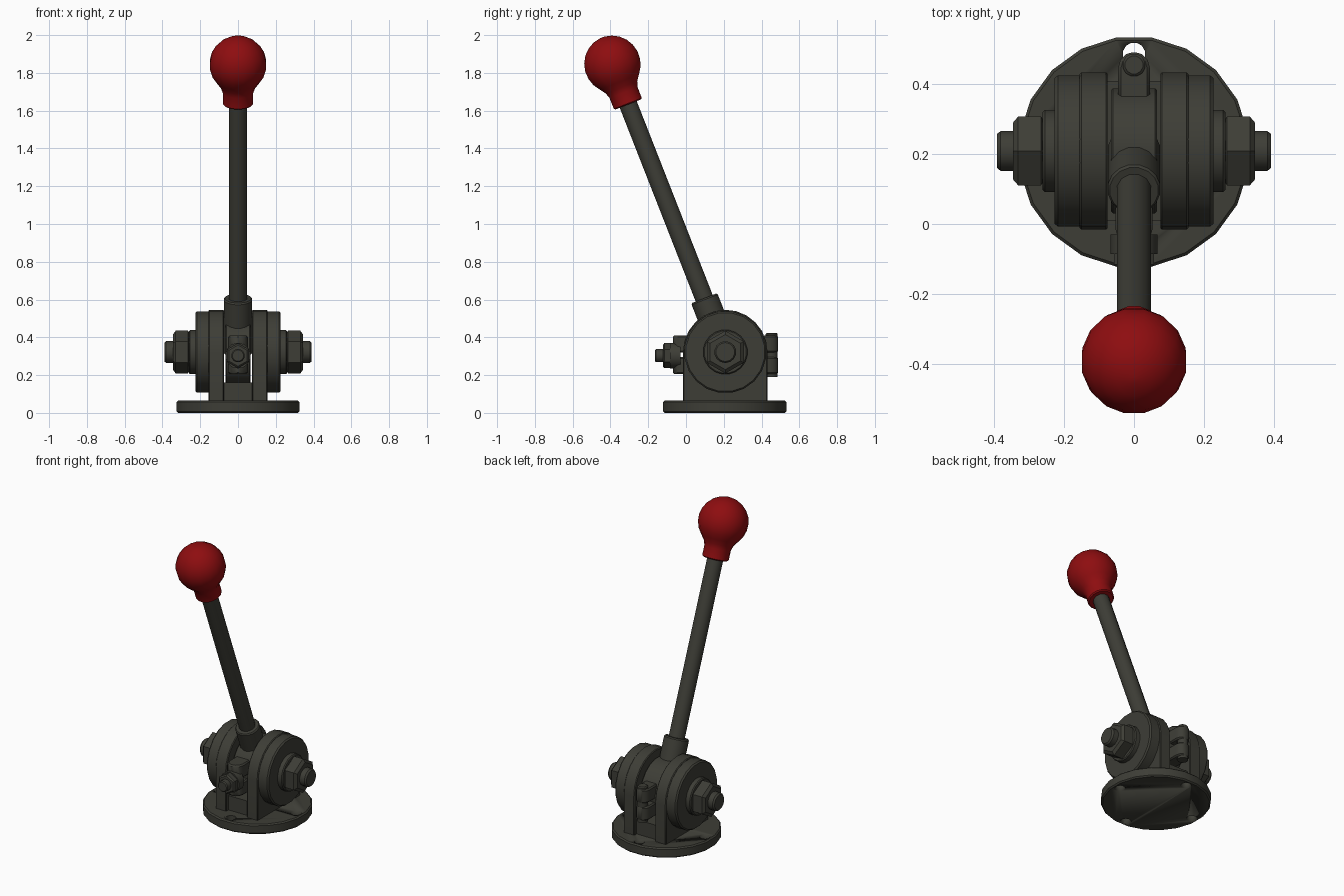
import bpy, bmesh, math
from mathutils import Vector

cube = bpy.data.objects.get("Cube")
if cube:
    bpy.data.objects.remove(cube, do_unlink=True)


def material(name, color):
    m = bpy.data.materials.new(name)
    m.use_nodes = True
    m.diffuse_color = color
    bsdf = m.node_tree.nodes["Principled BSDF"]
    bsdf.inputs["Base Color"].default_value = color
    return m


METAL = material("dark olive metal", (0.047, 0.047, 0.037, 1))
RED = material("knob red", (0.27, 0.004, 0.005, 1))

PIVOT = Vector((0, 0.208, 0.322))
LEAN = Vector((0, -0.365, 0.931)).normalized()
X, Y, Z = Vector((1, 0, 0)), Vector((0, 1, 0)), Vector((0, 0, 1))


def finish(name, bm, mat, bevel=0.0):
    bmesh.ops.recalc_face_normals(bm, faces=bm.faces)
    mesh = bpy.data.meshes.new(name)
    bm.to_mesh(mesh)
    bm.free()
    mesh.materials.append(mat)
    ob = bpy.data.objects.new(name, mesh)
    bpy.context.collection.objects.link(ob)
    if bevel:
        mod = ob.modifiers.new("edge", 'BEVEL')
        mod.width = bevel
        mod.segments = 1
        mod.limit_method = 'ANGLE'
    bpy.ops.object.select_all(action='DESELECT')
    ob.select_set(True)
    bpy.context.view_layer.objects.active = ob
    bpy.ops.object.shade_smooth_by_angle(angle=math.radians(35))
    return ob


def lathe(name, profile, origin, axis, sides=20, mat=METAL, bevel=0.0):
    """Closed turned part from (distance, radius) pairs along an axis."""
    bm = bmesh.new()
    q = axis.to_track_quat('Z', 'Y')
    rings = []
    for t, r in profile:
        ring = []
        for i in range(sides):
            a = 2 * math.pi * (i + 0.5) / sides
            p = Vector((r * math.cos(a), r * math.sin(a), t))
            ring.append(bm.verts.new(origin + q @ p))
        rings.append(ring)
    for a, b in zip(rings, rings[1:]):
        for i in range(sides):
            j = (i + 1) % sides
            bm.faces.new((a[i], a[j], b[j], b[i]))
    bm.faces.new(rings[0])
    bm.faces.new(rings[-1])
    return finish(name, bm, mat, bevel)


def prism(name, outline, start, depth, bevel=0.0):
    """Outline of 3D points extruded by a depth vector."""
    bm = bmesh.new()
    face = bm.faces.new([bm.verts.new(Vector(p) + start) for p in outline])
    ext = bmesh.ops.extrude_face_region(bm, geom=[face])
    verts = [v for v in ext["geom"] if isinstance(v, bmesh.types.BMVert)]
    bmesh.ops.translate(bm, verts=verts, vec=depth)
    return finish(name, bm, METAL, bevel)


def box(name, size, centre, bevel=0.0):
    x, y, z = (s / 2 for s in size)
    base = [(-x, -y, -z), (x, -y, -z), (x, y, -z), (-x, y, -z)]
    return prism(name, base, Vector(centre), Z * 2 * z, bevel)


# Round base flange with four mounting holes
base_centre = Vector((0, 0.205, 0))
base = lathe("base_flange", [(0, 0.33), (0.065, 0.33)], base_centre, Z, 20, bevel=0.008)
for i in range(4):
    a = i * math.pi / 2
    spot = base_centre + Vector((math.cos(a), math.sin(a), 0)) * 0.28
    hole = lathe("hole_cutter", [(-0.1, 0.032), (0.2, 0.032)], spot, Z, 12)
    hole.hide_render = True
    hole.hide_set(True)
    cut = base.modifiers.new("hole", 'BOOLEAN')
    cut.operation = 'DIFFERENCE'
    cut.solver = 'EXACT'
    cut.object = hole

# Block joining the two bracket plates
box("bracket_floor", (0.16, 0.4, 0.11), (0, 0.208, 0.105))

# Mirrored bracket plates, friction discs, washers, nuts and axle ends
R = 0.224
arch = [(0, -R, 0.055 - PIVOT.z), (0, R, 0.055 - PIVOT.z)]
for i in range(13):
    a = math.pi * i / 12
    arch.append((0, R * math.cos(a), R * math.sin(a)))
hexagon = [(0.257, 0.1), (0.265, 0.113), (0.33, 0.113), (0.345, 0.093)]
for side, s in (("left", 1), ("right", -1)):
    ax = X * s
    prism(side + "_bracket_plate", arch, PIVOT + ax * 0.075, ax * 0.08, 0.005)
    lathe(side + "_friction_disc", [(0.15, 0.218), (0.217, 0.218), (0.226, 0.21)],
          PIVOT, ax, 20)
    lathe(side + "_washer", [(0.22, 0.118), (0.254, 0.118), (0.26, 0.112)], PIVOT, ax, 20)
    lathe(side + "_axle_nut", hexagon, PIVOT, ax, 6)
    lathe(side + "_axle_end", [(0.3, 0.058), (0.38, 0.058), (0.39, 0.05)], PIVOT, ax, 14)

# Lever hub between the plates
lathe("lever_hub", [(-0.066, 0.18), (0.066, 0.18)], PIVOT, X, 20, bevel=0.006)

# Split clamp ears, front and back, each in an upper and a lower half
for where, d in (("front", -1), ("back", 1)):
    w, tip = (0.052, 0.277) if d < 0 else (0.045, 0.282)
    ear = [(-w, d * 0.13, 0), (w, d * 0.13, 0)]
    for i in range(7):
        a = math.pi * i / 6
        ear.append((w * math.cos(a), d * (tip - w + w * math.sin(a)), 0))
    for half, z in (("lower", 0.205), ("upper", 0.32)):
        prism(where + "_" + half + "_clamp_ear", ear, Vector((0, PIVOT.y, z)), Z * 0.09, 0.008)

# Upright clamp bolt at the back
lathe("back_clamp_bolt", [(0.19, 0.033), (0.418, 0.033), (0.424, 0.026)],
      Vector((0, 0.453, 0)), Z, 12)

# Horizontal clamp bolt at the front
front = Vector((0, 0, 0.303))
lathe("front_bolt_washer", [(0.03, 0.068), (0.085, 0.068)], front, -Y, 14)
lathe("front_clamp_nut", [(0.075, 0.066), (0.115, 0.066), (0.123, 0.056)], front, -Y, 6)
lathe("front_bolt_end", [(0.1, 0.036), (0.158, 0.036), (0.164, 0.03)], front, -Y, 12)

# Leaning lever: socket, shaft and ball knob
lathe("lever_socket", [(0, 0.076), (0.298, 0.076), (0.306, 0.07)], PIVOT, LEAN, 16)
lathe("lever_shaft", [(0.1, 0.05), (1.5, 0.05)], PIVOT, LEAN, 12)
ball_at, ball_r = 1.637, 0.152
knob = [(1.408, 0.074), (1.414, 0.081), (1.475, 0.081), (1.505, 0.091)]
for i in range(9):
    a = math.radians(132 - 16 * i)
    knob.append((ball_at - ball_r * math.cos(math.pi - a) if i == 0
                 else ball_at + ball_r * math.cos(a), ball_r * math.sin(a)))
lathe("ball_knob", knob, PIVOT, LEAN, 16, RED)
